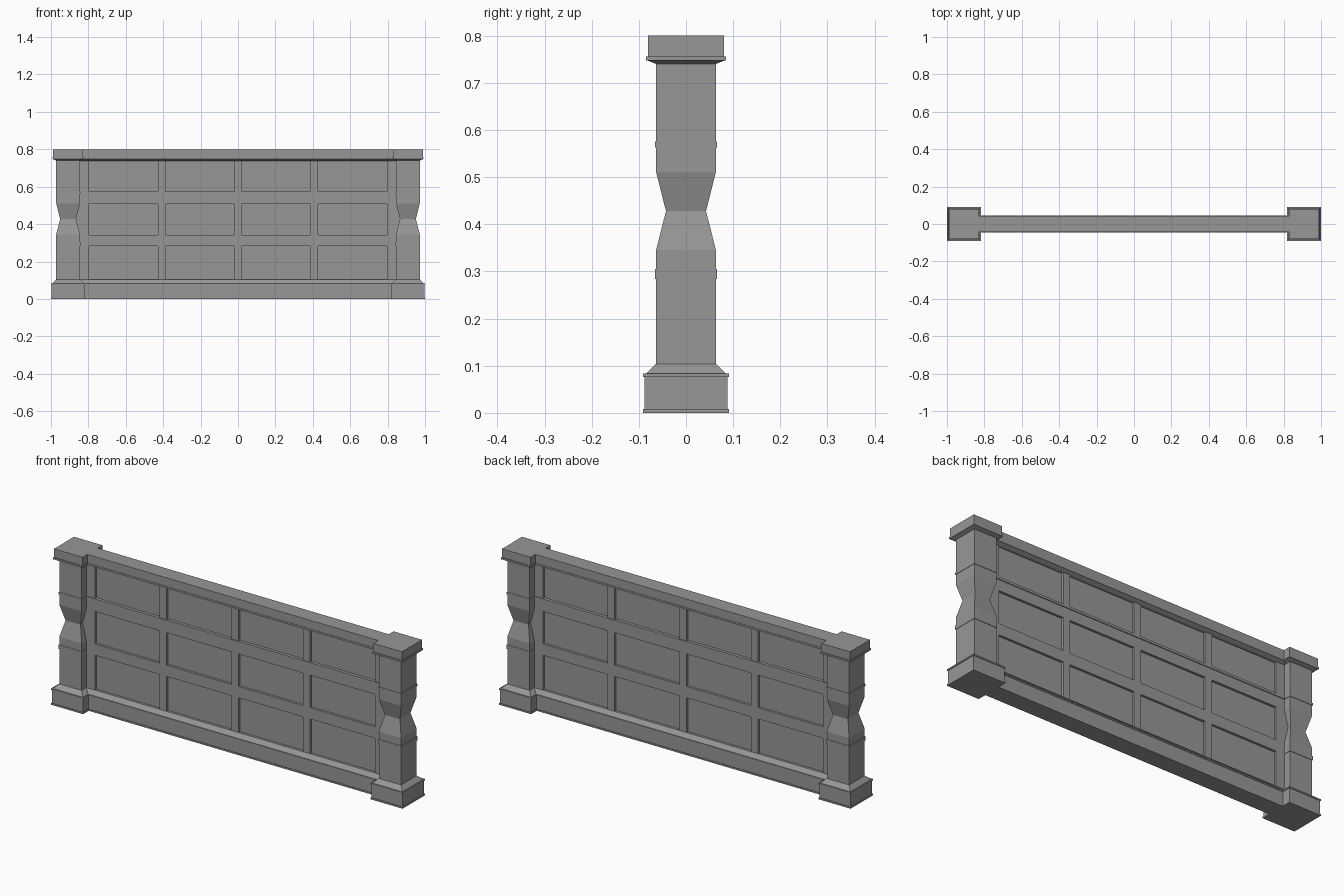
import bpy, bmesh

grey = bpy.data.materials.new("stone grey")
grey.diffuse_color = (0.31, 0.31, 0.31, 1)


def loft(name, rings, cx=0.0):
    """Stack of rectangles (half_x, half_y, z) joined into a closed solid."""
    bm = bmesh.new()
    loops = [[bm.verts.new((cx + sx * hx, sy * hy, z))
              for sx, sy in ((-1, -1), (1, -1), (1, 1), (-1, 1))]
             for hx, hy, z in rings]
    for a, b in zip(loops, loops[1:]):
        for i in range(4):
            j = (i + 1) % 4
            bm.faces.new((a[i], a[j], b[j], b[i]))
    bm.faces.new(loops[0][::-1])
    bm.faces.new(loops[-1])
    me = bpy.data.meshes.new(name)
    bm.to_mesh(me)
    bm.free()
    me.materials.append(grey)
    ob = bpy.data.objects.new(name, me)
    bpy.context.collection.objects.link(ob)
    return ob


def box(name, x0, x1, half_y, z0, z1):
    hx = (x1 - x0) / 2
    return loft(name, [(hx, half_y, z0), (hx, half_y, z1)], (x0 + x1) / 2)


# End posts: square profile of (half width, z)
POST = [(0.0915, 0), (0.0915, 0.008), (0.088, 0.008), (0.088, 0.076),
        (0.0915, 0.076), (0.0915, 0.083), (0.085, 0.083), (0.0635, 0.104),
        (0.0635, 0.284), (0.0655, 0.284), (0.0655, 0.305), (0.0635, 0.305),
        (0.0635, 0.345), (0.0425, 0.428), (0.0635, 0.511),
        (0.0635, 0.563), (0.0655, 0.563), (0.0655, 0.575), (0.0635, 0.575),
        (0.0635, 0.74), (0.081, 0.747), (0.0845, 0.747), (0.0845, 0.756),
        (0.081, 0.756), (0.081, 0.80)]
for side, s in (("left", -1), ("right", 1)):
    loft(side + "_post", [(h, h, z) for h, z in POST], s * 0.9085)

# Wall plinth and coping, running between the posts
PLINTH = [(0.046, 0), (0.046, 0.008), (0.043, 0.008), (0.043, 0.076),
          (0.046, 0.076), (0.046, 0.083), (0.042, 0.083), (0.025, 0.104)]
COPING = [(0.025, 0.738), (0.041, 0.747), (0.044, 0.747), (0.044, 0.756),
          (0.042, 0.756), (0.042, 0.80)]
loft("wall_plinth", [(0.85, h, z) for h, z in PLINTH])
loft("wall_coping", [(0.85, h, z) for h, z in COPING])

# Recessed panel slab
FRAME = 0.025
box("wall_panels", -0.88, 0.88, 0.013, 0.09, 0.75)

# Horizontal rails between panel rows, with a thin moulding on the upper one
box("lower_rail", -0.88, 0.88, FRAME, 0.283, 0.341)
box("upper_rail", -0.88, 0.88, FRAME, 0.508, 0.566)
box("rail_moulding", -0.85, 0.85, 0.029, 0.563, 0.575)

# Upright stiles in every row
STILES = [(-0.88, -0.797), (-0.428, -0.388), (-0.02, 0.02),
          (0.388, 0.428), (0.797, 0.88)]
ROWS = [(0.104, 0.283), (0.341, 0.508), (0.575, 0.738)]
for r, (z0, z1) in enumerate(ROWS):
    for i, (x0, x1) in enumerate(STILES):
        box(f"stile_row{r + 1}_{i + 1}", x0, x1, FRAME, z0, z1)
